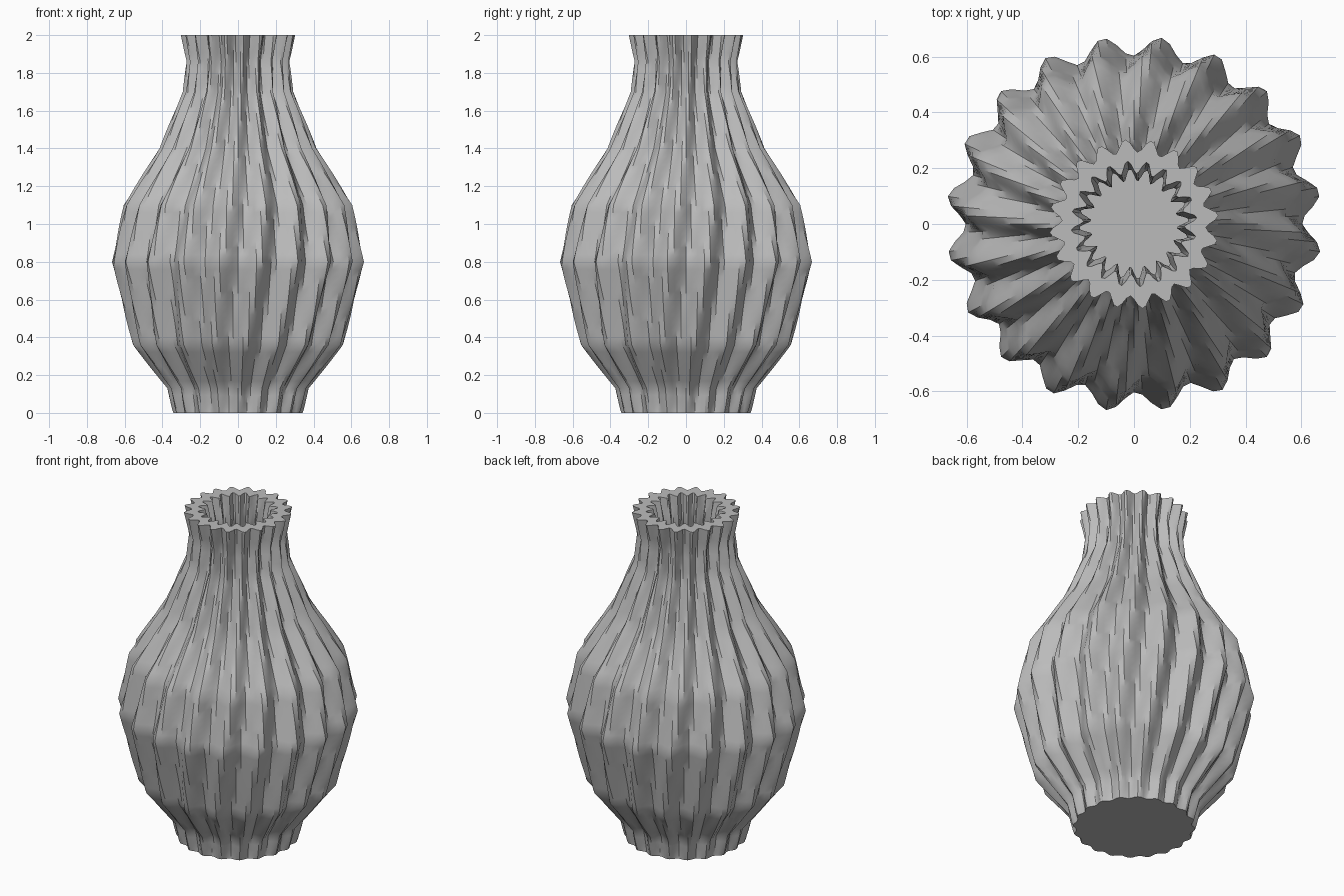
import bpy
import bmesh
from math import cos, sin, pi, radians

if "Cube" in bpy.data.objects:
    bpy.data.objects.remove(bpy.data.objects["Cube"])

RIBS = 20
SEGMENTS = 128
TWIST = radians(24)
WALL = 0.078
FLOOR = 0.08

# Profile: height, mean radius, rib depth
PROFILE = [
    (0.0, 0.332, 0.010), (0.02, 0.335, 0.014), (0.13, 0.358, 0.018),
    (0.36, 0.53, 0.030), (0.8, 0.638, 0.036), (1.1, 0.575, 0.034),
    (1.4, 0.39, 0.028), (1.7, 0.27, 0.023), (1.86, 0.253, 0.022),
    (2.0, 0.281, 0.023),
]


def profile_at(z):
    for (z0, r0, a0), (z1, r1, a1) in zip(PROFILE, PROFILE[1:]):
        if z <= z1:
            t = (z - z0) / (z1 - z0)
            return r0 + (r1 - r0) * t, a0 + (a1 - a0) * t
    return PROFILE[-1][1:]


def heights(start):
    levels = [start]
    for z, _, _ in PROFILE:
        if z > start:
            low = levels[-1]
            steps = max(1, round((z - low) / 0.04))
            levels += [low + (z - low) * (i + 1) / steps for i in range(steps)]
    return levels


def add_ring(bm, z, inset):
    radius, depth = profile_at(z)
    ring = []
    for i in range(SEGMENTS):
        a = 2 * pi * i / SEGMENTS
        r = radius - inset + depth * cos(RIBS * (a - TWIST * z / 2))
        ring.append(bm.verts.new((r * cos(a), r * sin(a), z)))
    return ring


def bridge(bm, low, high):
    for i in range(SEGMENTS):
        j = (i + 1) % SEGMENTS
        bm.faces.new((low[i], low[j], high[j], high[i]))


# Vase: outer wall up, over the rim, inner wall down to the floor
bm = bmesh.new()
rings = [add_ring(bm, z, 0) for z in heights(0)]
rings += [add_ring(bm, z, WALL) for z in reversed(heights(FLOOR))]
for low, high in zip(rings, rings[1:]):
    bridge(bm, low, high)
bm.faces.new(list(reversed(rings[0])))
bm.faces.new(rings[-1])

mesh = bpy.data.meshes.new("fluted_vase")
bm.to_mesh(mesh)
bm.free()
vase = bpy.data.objects.new("fluted_vase", mesh)
bpy.context.collection.objects.link(vase)

# Plain grey clay
clay = bpy.data.materials.new("grey_clay")
clay.use_nodes = True
colour = (0.5, 0.5, 0.5, 1)
clay.diffuse_color = colour
clay.node_tree.nodes["Principled BSDF"].inputs["Base Color"].default_value = colour
mesh.materials.append(clay)

bpy.context.view_layer.objects.active = vase
vase.select_set(True)
bpy.ops.object.shade_smooth_by_angle(angle=radians(30))
